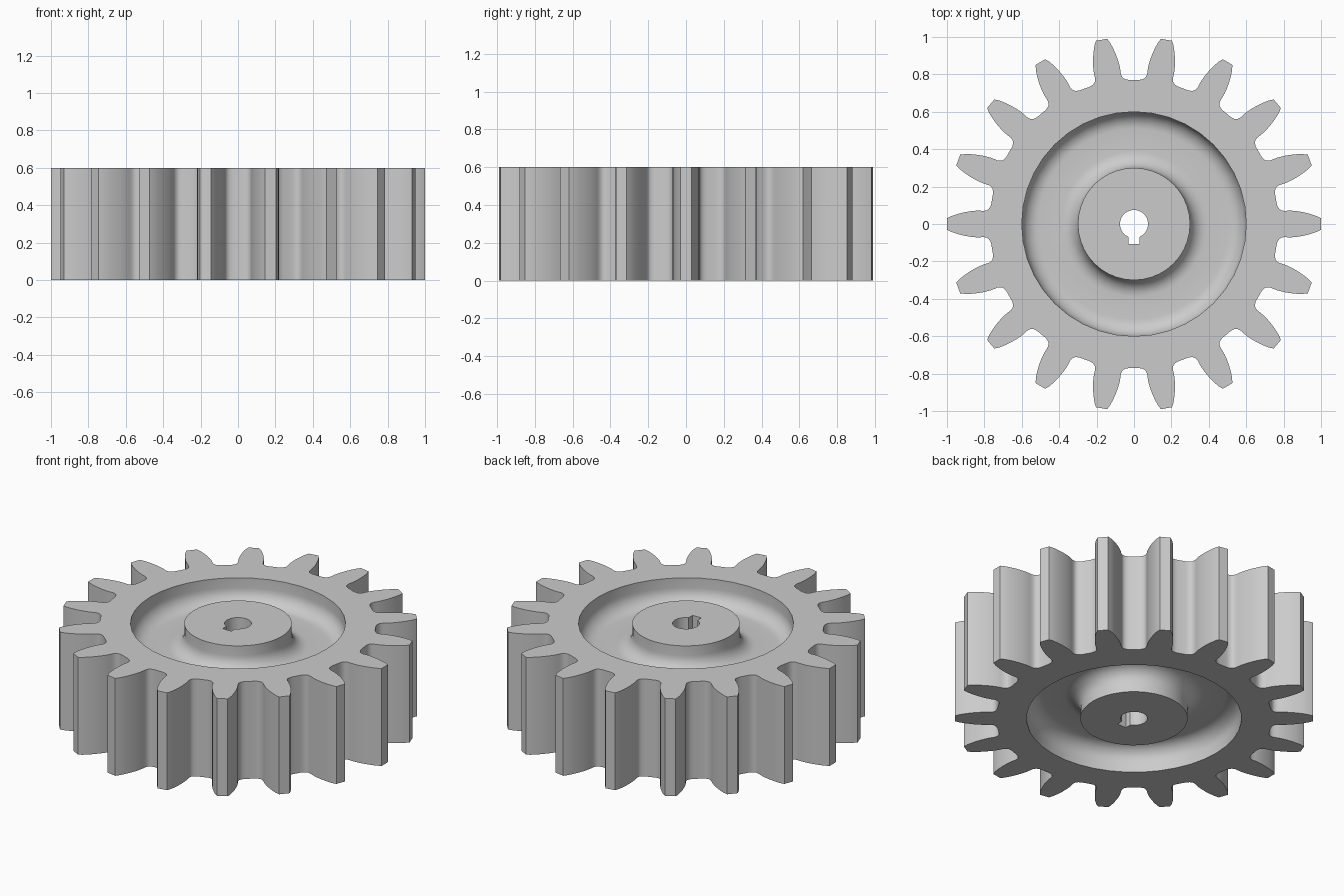
import bpy, bmesh, math
from math import sin, cos, pi, radians

if "Cube" in bpy.data.objects:
    bpy.data.objects.remove(bpy.data.objects["Cube"], do_unlink=True)

TEETH, HEIGHT = 18, 0.6
HUB_R, RIM_R, BORE_R = 0.3, 0.6, 0.075
DEPTH, FILLET = 0.15, 0.09

steel = bpy.data.materials.new("plain_grey")
steel.use_nodes = True
steel.diffuse_color = (0.6, 0.6, 0.6, 1)
steel.node_tree.nodes["Principled BSDF"].inputs["Base Color"].default_value = (0.6, 0.6, 0.6, 1)


def make_object(name, bm):
    bmesh.ops.recalc_face_normals(bm, faces=bm.faces)
    mesh = bpy.data.meshes.new(name)
    bm.to_mesh(mesh)
    bm.free()
    mesh.materials.append(steel)
    obj = bpy.data.objects.new(name, mesh)
    bpy.context.collection.objects.link(obj)
    return obj


def prism(name, outline, z0, z1):
    bm = bmesh.new()
    face = bm.faces.new([bm.verts.new((x, y, z0)) for x, y in outline])
    top = bmesh.ops.extrude_face_region(bm, geom=[face])["geom"]
    bmesh.ops.translate(bm, vec=(0, 0, z1 - z0),
                        verts=[v for v in top if isinstance(v, bmesh.types.BMVert)])
    return make_object(name, bm)


def ring(name, profile, segments=40):
    bm = bmesh.new()
    loops = [[bm.verts.new((r * cos(a), r * sin(a), z)) for r, z in profile]
             for a in (2 * pi * i / segments for i in range(segments))]
    n = len(profile)
    for i in range(segments):
        a, b = loops[i], loops[(i + 1) % segments]
        for j in range(n):
            k = (j + 1) % n
            bm.faces.new((a[j], b[j], b[k], a[k]))
    return make_object(name, bm)


def cut(obj, cutter):
    cutter.hide_render = True
    mod = obj.modifiers.new("cut", 'BOOLEAN')
    mod.operation, mod.solver, mod.object = 'DIFFERENCE', 'EXACT', cutter
    bpy.context.view_layer.objects.active = obj
    bpy.ops.object.modifier_apply(modifier=mod.name)
    bpy.data.objects.remove(cutter, do_unlink=True)


# Toothed body: half a tooth as (radius, half width), mirrored and repeated
flank = [(0.763, 0.11), (0.766, 0.099), (0.771, 0.088), (0.778, 0.079), (0.788, 0.073),
         (0.802, 0.07), (0.82, 0.071), (0.845, 0.071), (0.875, 0.068), (0.91, 0.062),
         (0.945, 0.053), (0.975, 0.043), (1.0, 0.03)]
tooth = [(r, -t) for r, t in flank] + [(r, t) for r, t in reversed(flank)]
outline = []
for i in range(TEETH):
    a = 2 * pi * i / TEETH
    outline += [(r * cos(a) - t * sin(a), r * sin(a) + t * cos(a)) for r, t in tooth]
gear = prism("gear_body", outline, 0, HEIGHT)

# Filleted ring recess on both faces, leaving a hub and a web
floor = HEIGHT - DEPTH
arc = [radians(90 * i / 8) for i in range(9)]
cove = [(HUB_R + FILLET * (1 - cos(a)), floor + FILLET * (1 - sin(a))) for a in arc]
cove += [(HUB_R + RIM_R - r, z) for r, z in reversed(cove)]
recess = [(HUB_R, HEIGHT + 0.1)] + cove + [(RIM_R, HEIGHT + 0.1)]
cut(gear, ring("top_recess", recess))
cut(gear, ring("bottom_recess", [(r, HEIGHT - z) for r, z in recess]))

# Bore with a keyway towards the front
key = 0.03
gap = math.asin(key / BORE_R)
start, sweep = -pi / 2 + gap, 2 * pi - 2 * gap
bore = [(BORE_R * cos(start + sweep * i / 32), BORE_R * sin(start + sweep * i / 32))
        for i in range(33)]
bore += [(-key, -0.107), (key, -0.107)]
cut(gear, prism("keyed_bore", bore, -0.1, HEIGHT + 0.1))

# Smooth flanks and fillets, crisp rims
bpy.ops.object.select_all(action='DESELECT')
gear.select_set(True)
bpy.context.view_layer.objects.active = gear
bpy.ops.object.shade_smooth_by_angle(angle=radians(32))
